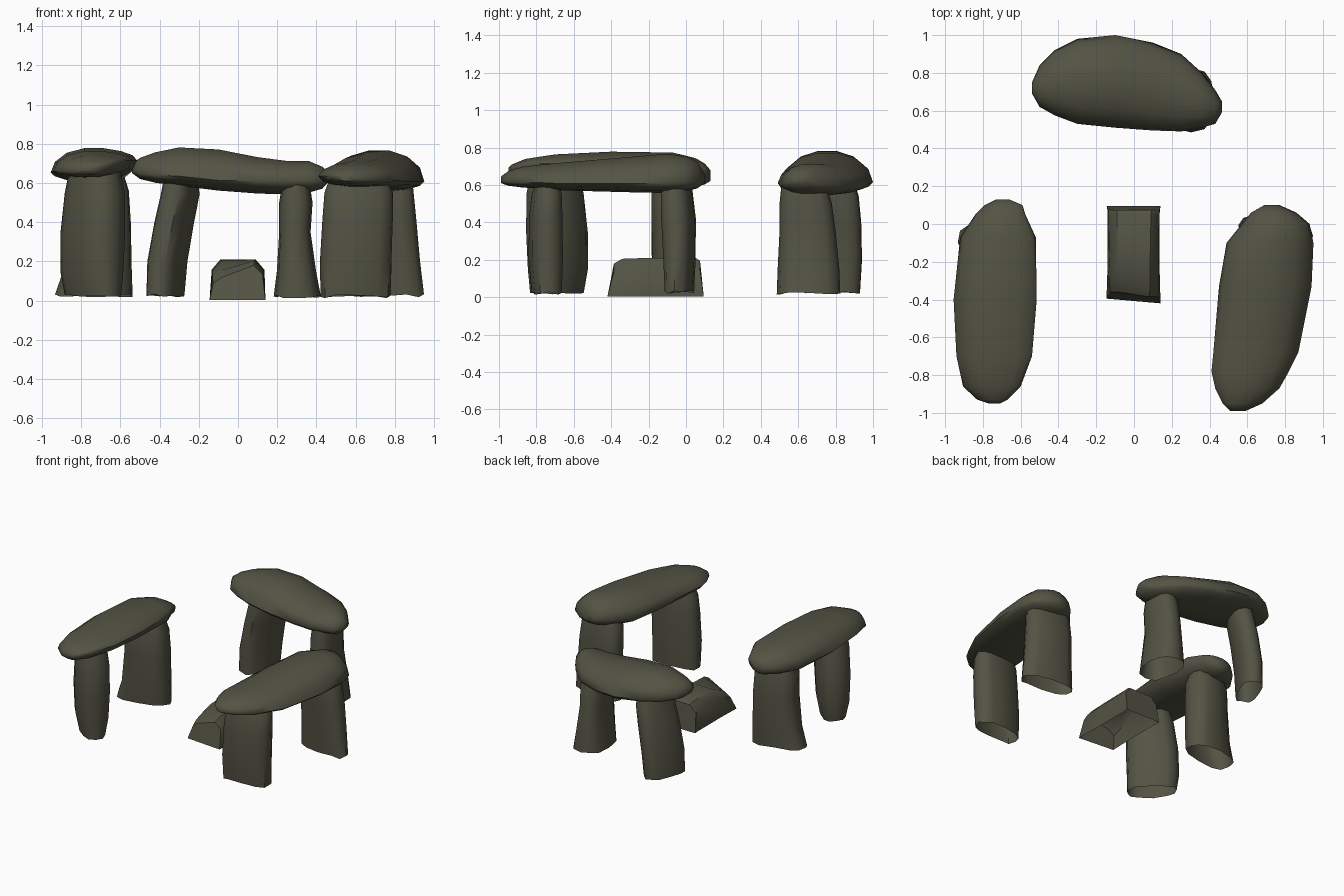
import bpy, bmesh, math, random

random.seed(4)
stone = bpy.data.materials.new("dark mossy stone")
stone.diffuse_color = (0.086, 0.086, 0.058, 1)


def loft(name, rings, angle=40, caps=True, closed=True):
    """Skin a list of equal-length point rings, optionally capping the ends."""
    bm = bmesh.new()
    loops = [[bm.verts.new(p) for p in r] for r in rings]
    n = len(loops[0])
    for a, b in zip(loops, loops[1:]):
        for i in range(n if closed else n - 1):
            j = (i + 1) % n
            bm.faces.new((a[i], a[j], b[j], b[i]))
    if caps:
        bm.faces.new(loops[0])
        bm.faces.new(loops[-1])
    bmesh.ops.recalc_face_normals(bm, faces=bm.faces)
    me = bpy.data.meshes.new(name)
    bm.to_mesh(me)
    bm.free()
    me.materials.append(stone)
    ob = bpy.data.objects.new(name, me)
    bpy.context.collection.objects.link(ob)
    bpy.ops.object.select_all(action='DESELECT')
    ob.select_set(True)
    bpy.context.view_layer.objects.active = ob
    bpy.ops.object.shade_smooth_by_angle(angle=math.radians(angle))
    return ob


def lintel(name, axis, stations, edge_lo, edge_hi, n=14):
    """Capstone: stations are (along, side_lo, side_hi, z_bottom, z_top)."""
    rings = []
    for s, lo, hi, zb, zt in stations:
        ring = []
        for i in range(n):
            t = 2 * math.pi * i / n
            c, sn = math.cos(t), math.sin(t)
            u = (lo + hi) / 2 + (hi - lo) / 2 * c
            base = edge_lo + (edge_hi - edge_lo) * (1 + c) / 2
            base = min(max(base, zb + 0.25 * (zt - zb)), zt - 0.25 * (zt - zb))
            z = base + ((zt - base) * sn if sn > 0 else (base - zb) * sn)
            ring.append((u, s, z) if axis == 'y' else (s, u, z))
        rings.append(ring)
    loft(name, rings, 60)


def leg(name, turn, levels, n=12, power=0.75):
    """Open-ended upright: levels are (z, cx, cy, half_long, half_short)."""
    ct, st = math.cos(math.radians(turn)), math.sin(math.radians(turn))
    rings = []
    for k, (z, cx, cy, a, b) in enumerate(levels):
        ring = []
        for i in range(n):
            t = 2 * math.pi * i / n
            c, s = math.cos(t), math.sin(t)
            u = a * math.copysign(abs(c) ** power, c)
            v = b * math.copysign(abs(s) ** power, s)
            dz = random.uniform(-0.008, 0.01) if k == 0 else 0
            ring.append((cx + u * ct - v * st, cy + u * st + v * ct, z + dz))
        rings.append(ring)
    loft(name, rings, 45, caps=False)


# Capstones
lintel("left_lintel", 'y', [
    (-.95, -.77, -.71, .66, .69), (-.93, -.83, -.67, .64, .71),
    (-.86, -.905, -.60, .63, .74), (-.70, -.94, -.54, .625, .765),
    (-.40, -.955, -.515, .61, .78), (-.07, -.92, -.52, .59, .775),
    (.05, -.84, -.575, .59, .745), (.10, -.79, -.59, .60, .715),
    (.13, -.73, -.66, .62, .68)], .65, .715)
lintel("right_lintel", 'y', [
    (-.99, .51, .59, .61, .645), (-.95, .47, .68, .595, .675),
    (-.87, .43, .77, .585, .70), (-.78, .41, .82, .58, .71),
    (-.68, .42, .87, .57, .72), (-.33, .45, .94, .56, .75),
    (-.10, .49, .95, .555, .77), (.0, .57, .93, .565, .755),
    (.06, .62, .86, .58, .73), (.10, .69, .77, .61, .66)], .635, .60)
lintel("back_lintel", 'x', [
    (-.54, .69, .75, .65, .70), (-.50, .62, .84, .62, .73),
    (-.42, .575, .92, .60, .76), (-.30, .53, .98, .585, .785),
    (-.10, .51, 1.0, .56, .775), (.10, .495, .96, .545, .735),
    (.25, .49, .90, .54, .715), (.36, .51, .80, .55, .715),
    (.43, .53, .71, .57, .685), (.465, .59, .65, .61, .65)], .61, .60)

# Uprights of the left group
leg("left_front_leg", -45, [
    (.025, -.74, -.69, .17, .085), (.15, -.745, -.685, .18, .11),
    (.35, -.74, -.69, .18, .12), (.55, -.73, -.70, .165, .115),
    (.66, -.73, -.70, .14, .10)])
leg("left_rear_leg", 8, [
    (.025, -.735, -.07, .20, .10), (.16, -.715, -.07, .175, .11),
    (.40, -.705, -.07, .16, .115), (.56, -.71, -.075, .155, .11),
    (.64, -.71, -.075, .13, .09)])

# Uprights of the right group
leg("right_front_leg", 5, [
    (.02, .60, -.745, .18, .08), (.20, .60, -.75, .183, .092),
    (.42, .61, -.75, .18, .09), (.55, .615, -.745, .175, .08),
    (.62, .615, -.74, .15, .06)])
leg("right_rear_leg", -8, [
    (.025, .75, -.035, .20, .07), (.20, .745, -.035, .185, .08),
    (.42, .735, -.04, .175, .088), (.57, .73, -.05, .165, .08),
    (.64, .73, -.05, .14, .06)])

# Uprights of the back group
leg("back_left_leg", 68, [
    (.025, -.37, .785, .155, .075), (.20, -.36, .79, .16, .08),
    (.40, -.325, .79, .155, .08), (.54, -.295, .785, .145, .08),
    (.64, -.29, .775, .12, .07)])
leg("back_right_leg", 90, [
    (.02, .302, .655, .17, .12), (.15, .298, .655, .165, .10),
    (.35, .29, .65, .15, .08), (.50, .295, .64, .14, .085),
    (.60, .295, .63, .12, .07)])

# Low altar block, hollow below: (y_base, y_top, half_base, half_top, height, left_height)
altar = []
for yb, yt, wb, wt, h, hl in [(-.42, -.385, .145, .11, .18, .12), (-.40, -.34, .145, .115, .205, .155),
                              (-.22, -.20, .14, .115, .21, .205), (.07, .05, .14, .12, .21, .21),
                              (.095, .075, .145, .12, .195, .195)]:
    skew = -.025 if yb < -.3 else 0
    altar.append([(-wb, yb - skew, .003), (-wt - .015, yt - skew, hl * .75),
                  (-wt + .03, yt - skew, hl), (wt - .03, yt, h),
                  (wt + .015, yt, h * .75), (wb - .005, yb, .003)])
loft("altar_stone", altar, 40, closed=False)
